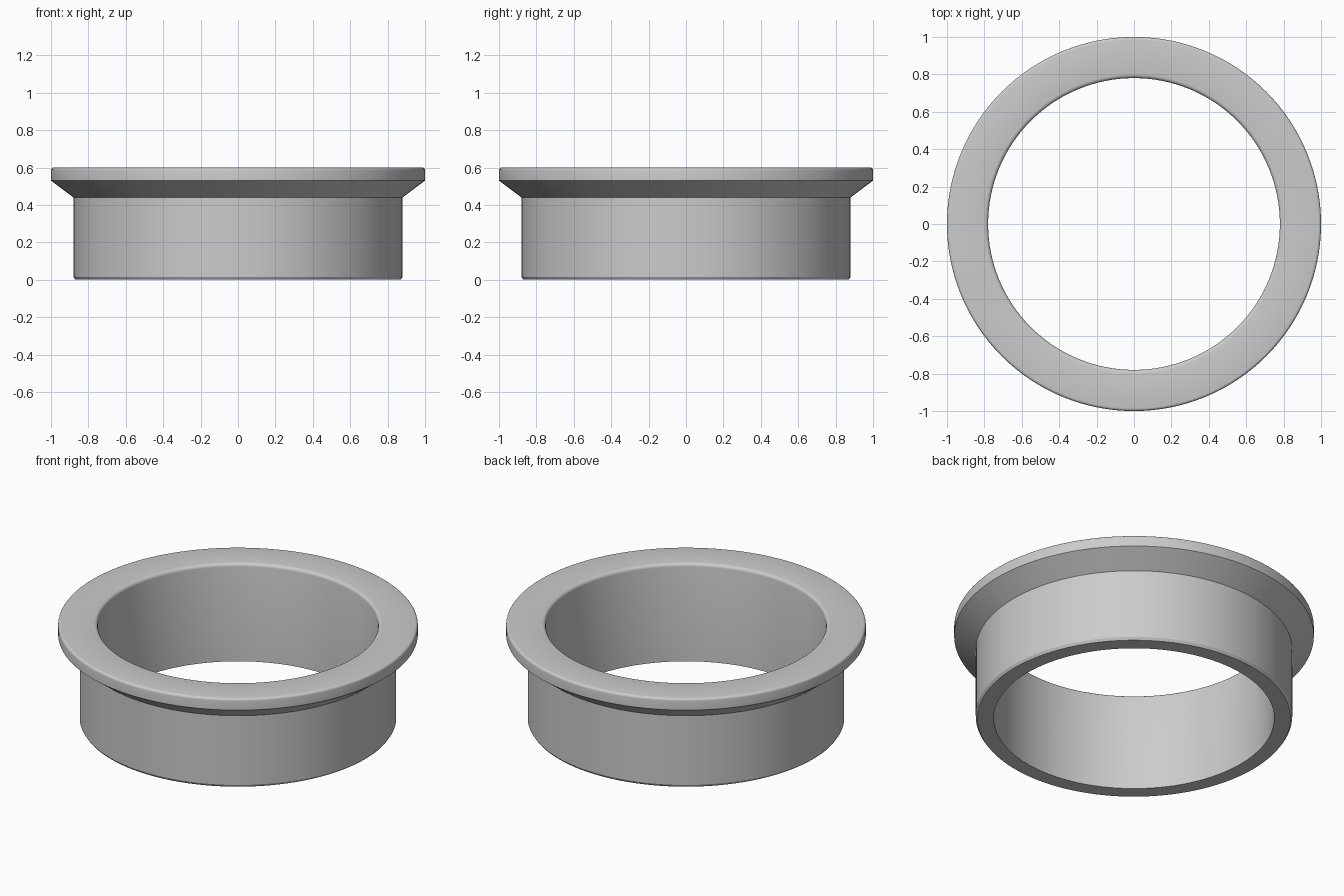
import bpy
import bmesh
import math

cube = bpy.data.objects.get("Cube")
if cube:
    bpy.data.objects.remove(cube, do_unlink=True)

SEGMENTS = 128

# Plain grey finish
grey = bpy.data.materials.new("plain grey")
grey.use_nodes = True
colour = (0.6, 0.6, 0.6, 1)
grey.diffuse_color = colour
grey.node_tree.nodes["Principled BSDF"].inputs["Base Color"].default_value = colour


def arc(r, z, radius, start, end, steps=4):
    """Points of a rounded corner around a centre, angles in degrees."""
    angles = [math.radians(start + (end - start) * i / steps) for i in range(steps + 1)]
    return [(r + radius * math.cos(a), z + radius * math.sin(a)) for a in angles]


# Wall section: bore, foot, sleeve, sloped underside, flange rim, rounded bore edge
profile = [(0.78, 0), (0.87, 0), (0.88, 0.015), (0.88, 0.44), (1, 0.53)]
profile += arc(0.985, 0.585, 0.015, 0, 90)
profile += arc(0.80, 0.58, 0.02, 90, 180)

# Revolve the closed section into the flanged ring
bm = bmesh.new()
verts = [bm.verts.new((r, 0, z)) for r, z in profile]
edges = [bm.edges.new((a, b)) for a, b in zip(verts, verts[1:] + verts[:1])]
bmesh.ops.spin(bm, geom=verts + edges, cent=(0, 0, 0), axis=(0, 0, 1),
               angle=math.tau, steps=SEGMENTS, use_merge=True)
bmesh.ops.remove_doubles(bm, verts=bm.verts[:], dist=0.0001)
bmesh.ops.recalc_face_normals(bm, faces=bm.faces[:])
mesh = bpy.data.meshes.new("flanged_ring")
bm.to_mesh(mesh)
bm.free()
mesh.materials.append(grey)

ring = bpy.data.objects.new("flanged_ring", mesh)
bpy.context.collection.objects.link(ring)
bpy.context.view_layer.objects.active = ring
ring.select_set(True)
bpy.ops.object.shade_smooth_by_angle(angle=math.radians(30))
